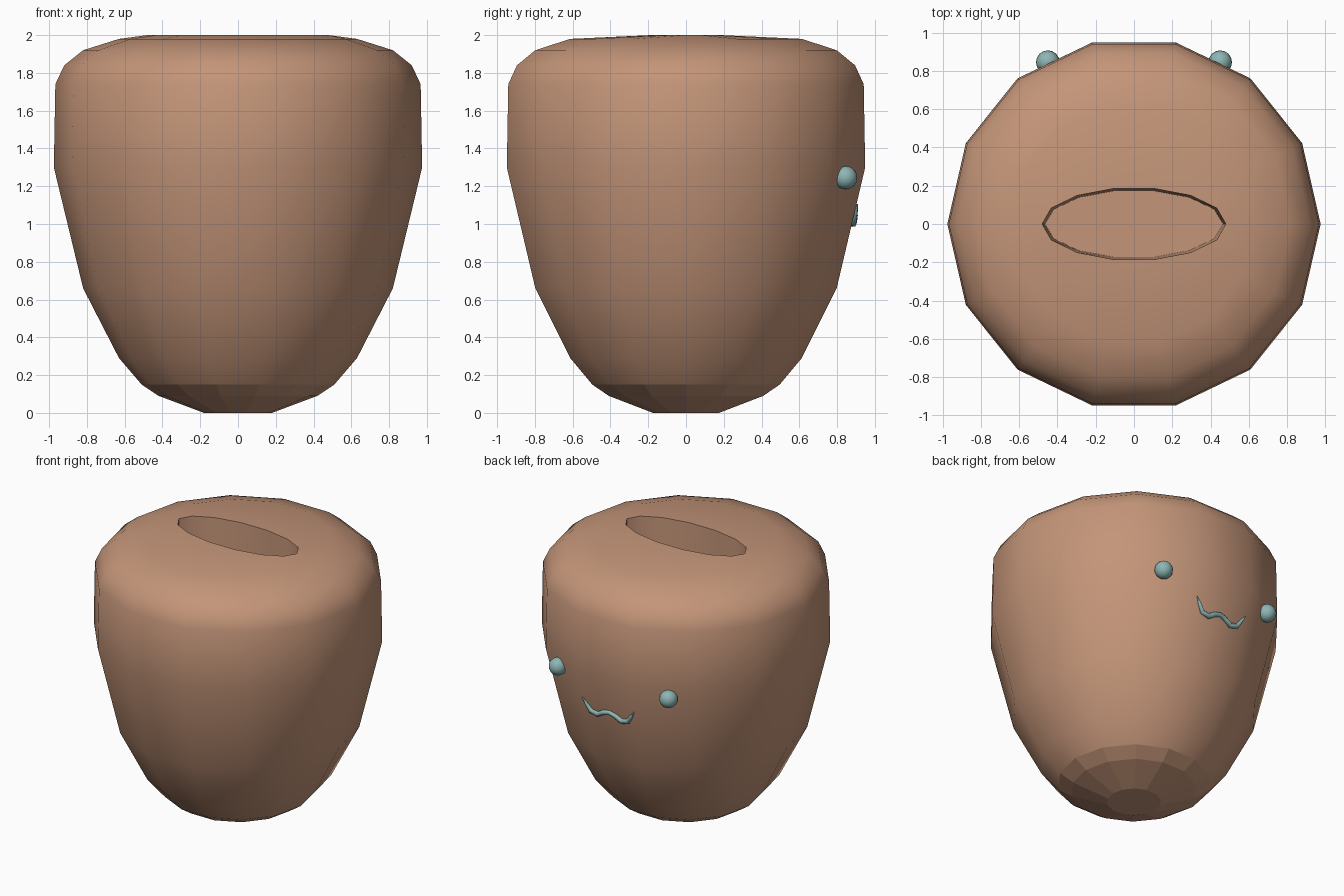
import bpy, bmesh
from math import cos, sin, pi, radians

if "Cube" in bpy.data.objects:
    bpy.data.objects.remove(bpy.data.objects["Cube"])

SIDES = 14


def material(name, rgb):
    m = bpy.data.materials.new(name)
    m.diffuse_color = (*rgb, 1)
    m.use_nodes = True
    m.node_tree.nodes["Principled BSDF"].inputs["Base Color"].default_value = m.diffuse_color
    return m


clay = material("clay", (0.55, 0.30, 0.19))
teal = material("teal", (0.27, 0.46, 0.46))

# Body profile rings (x radius, y radius, z): base, flared wall, shoulder, slot
rings = [(r, r * 0.998, z) for r, z in [
    (0.18, 0), (0.42, 0.09), (0.51, 0.15), (0.63, 0.29), (0.82, 0.66),
    (0.975, 1.30), (0.967, 1.74), (0.92, 1.84), (0.82, 1.92), (0.63, 1.98)]]
rings += [(0.48, 0.19, 2.0), (0.465, 0.177, 1.5)]

bm = bmesh.new()
loops = [[bm.verts.new((rx * cos(2 * pi * i / SIDES), ry * sin(2 * pi * i / SIDES), z))
          for i in range(SIDES)] for rx, ry, z in rings]
for a, b in zip(loops, loops[1:]):
    for i in range(SIDES):
        j = (i + 1) % SIDES
        bm.faces.new((a[i], a[j], b[j], b[i]))
bm.faces.new(loops[0][::-1])
bm.faces.new(loops[-1])
bmesh.ops.recalc_face_normals(bm, faces=bm.faces)
mesh = bpy.data.meshes.new("pot_body")
bm.to_mesh(mesh)
bm.free()
body = bpy.data.objects.new("pot_body", mesh)
bpy.context.collection.objects.link(body)
mesh.materials.append(clay)
bpy.context.view_layer.objects.active = body
body.select_set(True)
bpy.ops.object.shade_smooth_by_angle(angle=radians(40))
# Faceted foot
for p in mesh.polygons:
    if p.center.z < 0.14:
        p.use_smooth = False

# Eyes on the back wall
for side, label in ((-1, "left"), (1, "right")):
    bpy.ops.mesh.primitive_uv_sphere_add(segments=16, ring_count=10, radius=0.062,
                                         location=(side * 0.45, 0.845, 1.245))
    eye = bpy.context.object
    eye.name = label + "_eye"
    eye.data.materials.append(teal)
    bpy.ops.object.shade_smooth()

# Wavy mouth: half path (x, z, thickness), mirrored, lying on the flat back panel
half = [(0.0, 1.045, 0.9), (0.05, 1.03, 1.0), (0.095, 1.003, 1.1),
        (0.15, 1.015, 1.0), (0.18, 1.06, 0.7), (0.21, 1.105, 0.2)]
path = [(-x, z, t) for x, z, t in half[:0:-1]] + half
curve = bpy.data.curves.new("mouth", 'CURVE')
curve.dimensions = '3D'
curve.bevel_depth = 0.018
curve.bevel_resolution = 1
curve.use_fill_caps = True
line = curve.splines.new('POLY')
line.points.add(len(path) - 1)
for p, (x, z, t) in zip(line.points, path):
    p.co = (x, 0.884 + (z - 1.0) * 0.22, z, 1)
    p.radius = t
curve.materials.append(teal)
mouth = bpy.data.objects.new("mouth", curve)
bpy.context.collection.objects.link(mouth)
